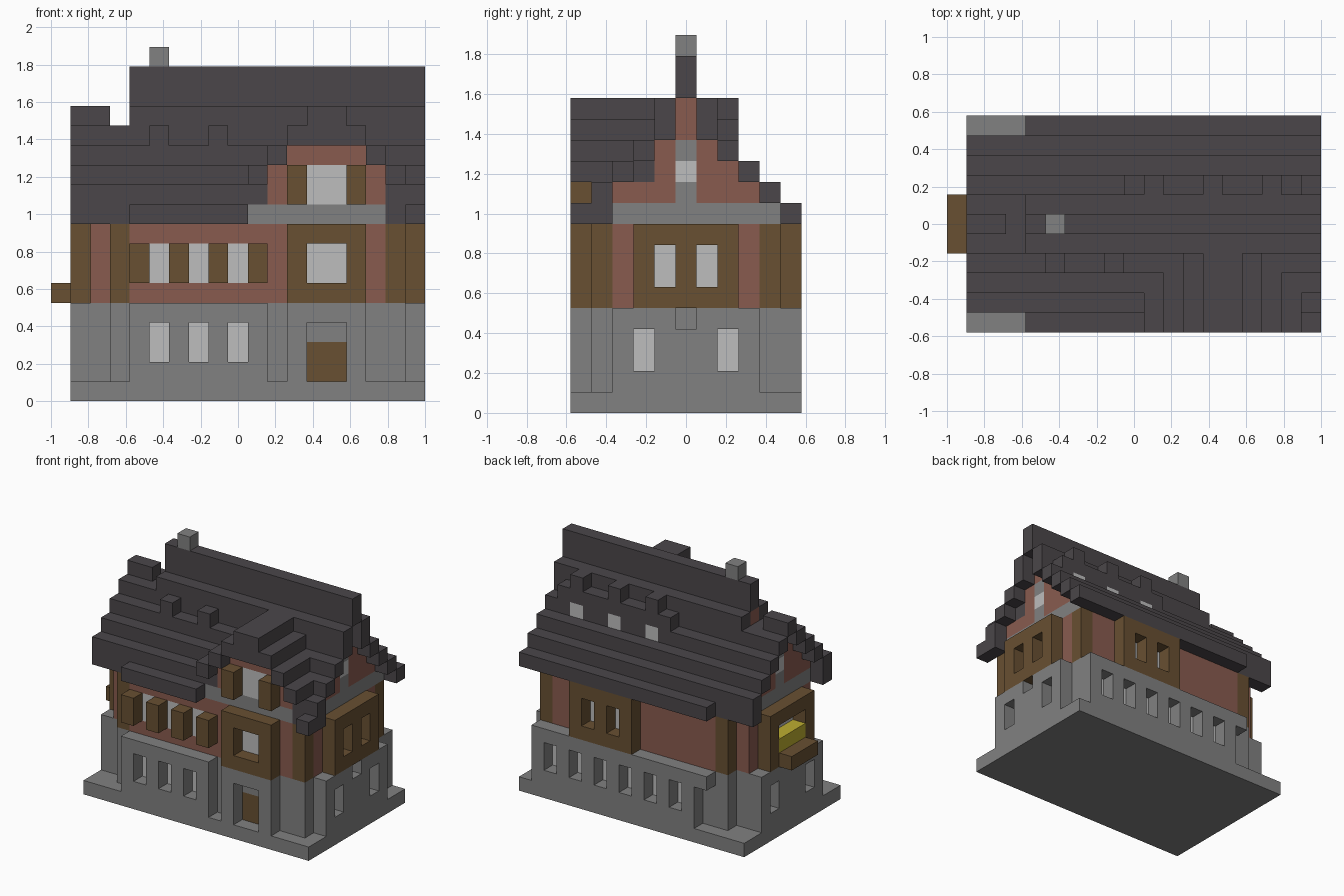
import bpy, bmesh
from mathutils import Vector

if "Cube" in bpy.data.objects:
    bpy.data.objects.remove(bpy.data.objects["Cube"], do_unlink=True)

U = 2 / 19                      # size of one building block
ORIGIN = Vector((-1, -5.5 * U, 0))
cells = {}                      # block position -> part name
part_material = {}

COLOURS = {
    "stone": (0.22, 0.22, 0.22),
    "glass": (0.51, 0.51, 0.51),
    "timber": (0.138, 0.08, 0.032),
    "brick": (0.25, 0.105, 0.078),
    "slate": (0.07, 0.062, 0.068),
    "yellow": (0.51, 0.42, 0.03),
}


def make_material(name, rgb):
    mat = bpy.data.materials.new(name)
    mat.use_nodes = True
    colour = (*rgb, 1)
    mat.diffuse_color = colour
    mat.node_tree.nodes["Principled BSDF"].inputs["Base Color"].default_value = colour
    return mat


def fill(part, material, x, y, z):
    """Fill a range of blocks; each axis is a (start, end) pair."""
    part_material[part] = material
    for i in range(*x):
        for j in range(*y):
            for k in range(*z):
                cells[i, j, k] = part


def carve(x, y, z):
    for i in range(*x):
        for j in range(*y):
            for k in range(*z):
                cells.pop((i, j, k), None)


def one(n):
    return (n, n + 1)


def recess(part, material, x, y, z, step):
    """Carve an opening and put a pane one block behind it."""
    carve(x, y, z)
    fill(part, material, (x[0] + step[0], x[1] + step[0]),
         (y[0] + step[1], y[1] + step[1]), z)


# Plinth and stone ground floor
fill("plinth", "stone", (1, 19), (0, 11), (0, 1))
fill("stone_walls", "stone", (3, 18), (1, 10), (1, 5))
fill("stone_walls", "stone", (1, 19), (2, 9), (1, 5))
fill("stone_walls", "stone", (4, 11), (0, 1), (1, 5))
fill("door_surround", "stone", (12, 16), (0, 1), (1, 5))
fill("back_piers", "stone", (5, 18), (10, 11), (1, 4))
fill("back_ledge", "stone", (4, 18), (10, 11), (4, 5))

# Ground floor openings
for i in (5, 7, 9):
    recess("ground_windows", "glass", one(i), one(0), (2, 4), (0, 1))
for i in range(6, 17, 2):
    recess("ground_windows", "glass", one(i), one(10), (2, 4), (0, -1))
for j in (3, 7):
    recess("ground_windows", "glass", one(18), one(j), (2, 4), (-1, 0))
    recess("ground_windows", "glass", one(1), one(j), (2, 4), (1, 0))
carve(one(18), one(5), one(4))
carve((13, 15), one(0), (1, 4))
fill("front_door", "timber", (13, 15), one(1), (1, 3))

# Brick upper floor with corner posts
fill("brick_walls", "brick", (3, 18), (1, 10), (5, 9))
fill("brick_walls", "brick", (2, 4), (2, 9), (5, 9))
for i in (3, 17):
    for j in (1, 9):
        fill("corner_posts", "timber", one(i), one(j), (5, 9))

# Front windows between shutters
for i in (4, 6, 8, 10):
    fill("shutters", "timber", one(i), one(0), (6, 8))
for i in (5, 7, 9):
    fill("upper_windows", "glass", one(i), one(1), (6, 8))

# Timber bays on all four sides
fill("front_bay", "timber", (12, 16), one(0), (5, 9))
recess("upper_windows", "glass", (13, 15), one(0), (6, 8), (0, 1))
fill("back_bay", "timber", (10, 15), one(10), (5, 9))
for i in (11, 13):
    recess("upper_windows", "glass", one(i), one(10), (6, 8), (0, -1))
fill("left_bay", "timber", one(18), (3, 8), (5, 9))
for j in (4, 6):
    recess("upper_windows", "glass", one(18), one(j), (6, 8), (-1, 0))
fill("right_bay", "timber", one(1), (3, 8), (5, 9))
recess("upper_windows", "glass", one(1), (4, 7), (6, 8), (1, 0))
fill("yellow_sill", "yellow", one(1), (4, 7), one(6))
fill("balcony", "timber", one(0), (4, 7), one(5))

# Stone band and brick gables under the roof
fill("stone_band", "stone", (3, 18), (1, 10), one(9))
fill("stone_band", "stone", (2, 4), (2, 9), one(9))
for s in range(3):
    fill("gables", "brick", (2, 18), (2 + s, 9 - s), one(10 + s))
fill("gables", "brick", (4, 18), one(5), (13, 15))
fill("gables", "brick", one(2), one(5), one(13))
for i in (2, 17):
    fill("gable_strip", "stone", one(i), one(5), (10, 13))
    fill("gable_window", "glass", one(i), one(5), one(11))

# Stepped main roof: (row, bottom, top), mirrored front to back
MAIN = [(0, 9, 10), (1, 10, 11), (2, 11, 12), (3, 12, 13), (4, 13, 15), (5, 15, 17)]
WING = [(1, 9, 11), (2, 11, 12), (3, 12, 13), (4, 13, 14), (5, 14, 15)]
for j, low, high in MAIN:
    fill("main_roof", "slate", (4, 19), one(10 - j), (low, high))
    if j > 1:
        fill("main_roof", "slate", (4, 19), one(j), (low, high))
fill("main_roof", "slate", (4, 10), one(0), one(9))
fill("main_roof", "slate", (4, 11), one(1), one(10))
fill("main_roof", "slate", (17, 19), one(1), (9, 11))
fill("main_roof", "slate", one(18), one(0), one(9))
for j, low, high in WING:
    end = 3 if j == 5 else 4
    for row in {j, 10 - j}:
        fill("wing_roof", "slate", (1, end), one(row), (low, high))
fill("wing_roof", "slate", one(3), one(5), one(13))

# Large front dormer
fill("dormer_wall", "brick", (11, 17), (1, 4), (10, 12))
fill("dormer_wall", "brick", (12, 16), (1, 5), one(12))
fill("dormer_window", "glass", (13, 15), one(1), (10, 12))
for i in (12, 15):
    fill("dormer_shutters", "timber", one(i), one(0), (10, 12))
for s in range(4):
    for i in (10 + s, 17 - s):
        fill("dormer_roof", "slate", one(i), (0, 4), one(11 + s))
fill("dormer_roof", "slate", (12, 16), (0, 4), one(13))

# Small front roof blocks and back dormers
for i in (5, 8):
    fill("roof_blocks", "slate", one(i), one(3), one(13))
for i in (10, 13, 16):
    fill("back_dormers", "slate", (i - 1, i + 2), one(7), one(13))
    fill("back_dormers", "slate", one(i), one(7), one(14))
    fill("back_dormer_windows", "glass", one(i), one(7), one(12))

# Chimney
fill("chimney", "stone", one(5), one(5), one(17))

# Turn the blocks of each part into a mesh of its exposed faces
materials = {name: make_material(name, rgb) for name, rgb in COLOURS.items()}


def build(part):
    bm = bmesh.new()
    verts = {}

    def vert(p):
        key = tuple(p)
        if key not in verts:
            verts[key] = bm.verts.new(ORIGIN + Vector(p) * U)
        return verts[key]

    for cell in (c for c, owner in cells.items() if owner == part):
        for axis in range(3):
            b, c = (axis + 1) % 3, (axis + 2) % 3
            for side in (0, 1):
                near = list(cell)
                near[axis] += 2 * side - 1
                if tuple(near) in cells:
                    continue
                ring = []
                for db, dc in ((0, 0), (1, 0), (1, 1), (0, 1)):
                    p = list(cell)
                    p[axis] += side
                    p[b] += db
                    p[c] += dc
                    ring.append(vert(p))
                bm.faces.new(ring if side else ring[::-1])
    mesh = bpy.data.meshes.new(part)
    bm.to_mesh(mesh)
    bm.free()
    mesh.materials.append(materials[part_material[part]])
    bpy.context.scene.collection.objects.link(bpy.data.objects.new(part, mesh))


for part in part_material:
    if part in cells.values():
        build(part)
